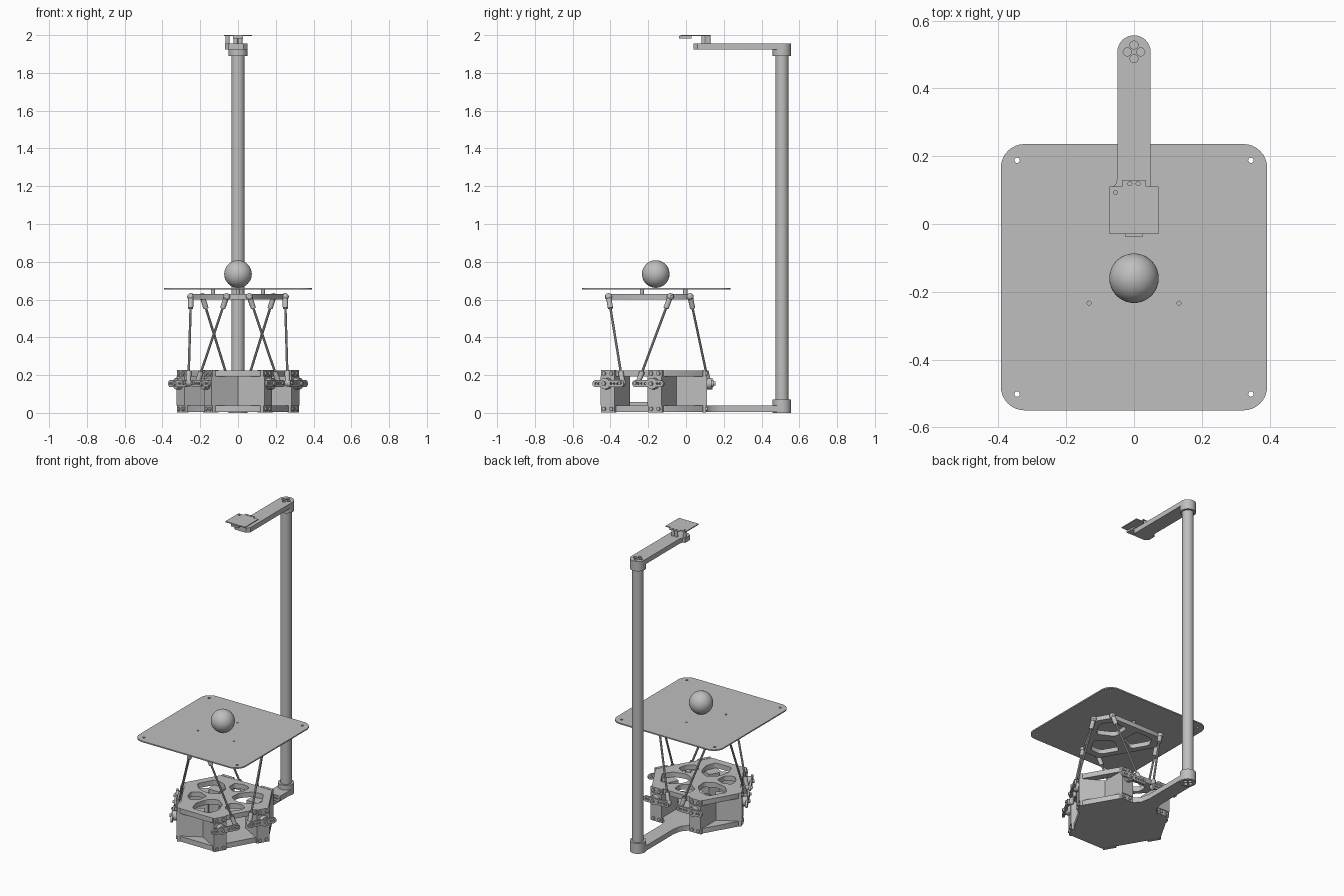
import bpy, bmesh
from math import sin, cos, pi, radians
from mathutils import Matrix, Vector

cube = bpy.data.objects.get("Cube")
if cube:
    bpy.data.objects.remove(cube)

grey = bpy.data.materials.new("plain_grey")
grey.use_nodes = True
tone = (0.52, 0.52, 0.52, 1)
grey.diffuse_color = tone
grey.node_tree.nodes["Principled BSDF"].inputs["Base Color"].default_value = tone

CENTRE = Matrix.Translation((0, -0.157, 0))
made = []


def add(name, mesh):
    ob = bpy.data.objects.new(name, mesh)
    bpy.context.scene.collection.objects.link(ob)
    mesh.materials.clear()
    mesh.materials.append(grey)
    made.append(ob)
    return ob


def from_bmesh(name, bm):
    mesh = bpy.data.meshes.new(name)
    bm.to_mesh(mesh)
    bm.free()
    return add(name, mesh)


def box(name, lo, hi, frame=Matrix()):
    lo, hi = Vector(lo), Vector(hi)
    bm = bmesh.new()
    size = Matrix.Diagonal((*(hi - lo), 1))
    bmesh.ops.create_cube(bm, size=1, matrix=frame @ Matrix.Translation((lo + hi) / 2) @ size)
    return from_bmesh(name, bm)


def rod(name, a, b, r, sides=24):
    a, b = Vector(a), Vector(b)
    turn = (b - a).to_track_quat('Z', 'Y').to_matrix().to_4x4()
    bm = bmesh.new()
    bmesh.ops.create_cone(bm, cap_ends=True, segments=sides, radius1=r, radius2=r,
                          depth=(b - a).length, matrix=Matrix.Translation((a + b) / 2) @ turn)
    return from_bmesh(name, bm)


def ball(name, at, r, u=16, v=10):
    bm = bmesh.new()
    bmesh.ops.create_uvsphere(bm, u_segments=u, v_segments=v, radius=r, matrix=Matrix.Translation(at))
    return from_bmesh(name, bm)


def ring(x, y, r, n=20):
    return [(x + r * cos(2 * pi * i / n), y + r * sin(2 * pi * i / n)) for i in range(n)]


def rounded(points, r, steps=5):
    """Replace each corner with a short curve of about radius r."""
    out = []
    for i, p in enumerate(points):
        p = Vector(p)
        a, b = Vector(points[i - 1]) - p, Vector(points[(i + 1) % len(points)]) - p
        a = p + a.normalized() * min(r, a.length / 2)
        b = p + b.normalized() * min(r, b.length / 2)
        for k in range(steps + 1):
            t = k / steps
            w = (1 - t) * (1 - t) + t * t + 1.414 * t * (1 - t)
            out.append((a * (1 - t) ** 2 + p * 1.414 * t * (1 - t) + b * t * t) / w)
    return out


def spin(points, angle):
    turn = Matrix.Rotation(radians(angle), 2)
    return [turn @ Vector(p) for p in points]


def plate(name, loops, z0, z1, frame=Matrix()):
    """Flat sheet: the first loop is the outline, the others are holes."""
    curve = bpy.data.curves.new(name, 'CURVE')
    curve.dimensions, curve.fill_mode = '2D', 'BOTH'
    curve.extrude = (z1 - z0) / 2
    for loop in loops:
        s = curve.splines.new('POLY')
        s.points.add(len(loop) - 1)
        for pt, co in zip(s.points, loop):
            pt.co = (co[0], co[1], 0, 1)
        s.use_cyclic_u = True
    temp = bpy.data.objects.new(name, curve)
    bm = bmesh.new()
    bm.from_mesh(bpy.data.meshes.new_from_object(temp))
    bpy.data.objects.remove(temp)
    bmesh.ops.remove_doubles(bm, verts=bm.verts, dist=1e-5)
    bmesh.ops.transform(bm, matrix=frame @ Matrix.Translation((0, 0, (z0 + z1) / 2)), verts=bm.verts)
    bmesh.ops.recalc_face_normals(bm, faces=bm.faces)
    return from_bmesh(name, bm)


def hexagon(d, half, first):
    """Six-sided outline from three edges at distance d from the middle."""
    return [p for k in range(3) for p in spin([(d, -half), (d, half)], first + 120 * k)]


# Base plates
base = rounded(hexagon(0.25, 0.187, 90), 0.012, 2)
big = rounded([(0.05, 0), (0.09, 0.06), (0.17, 0.085), (0.24, 0.06),
               (0.24, -0.06), (0.17, -0.085), (0.09, -0.06)], 0.015, 3)
small = rounded([(0.1, 0), (0.14, 0.055), (0.2, 0.055), (0.215, 0), (0.2, -0.055), (0.14, -0.055)], 0.012, 3)
plate("base_bottom", [base], 0.005, 0.039, CENTRE)
plate("base_top", [base] + [spin(big, a) for a in (30, 150, 270)]
      + [spin(small, a) for a in (90, 210, 330)], 0.192, 0.225, CENTRE)
box("base_electronics", (-0.06, -0.3, 0.039), (0.06, -0.2, 0.058))

# Upper platform and square tray
upper = rounded(hexagon(0.25, 0.06, 30), 0.012, 2)
window = rounded([(0.035, 0), (0.1, 0.1), (0.205, 0.04), (0.205, -0.04), (0.1, -0.1)], 0.02, 4)
plate("upper_platform", [upper] + [spin(window, a) for a in (30, 150, 270)], 0.6, 0.63, CENTRE)
w = 0.393
tray_holes = [ring(x, y, 0.008, 12) for x in (-0.345, 0.345) for y in (-0.345, 0.345)]
tray_holes += [spin(ring(0.153, 0, 0.006, 12), a)[::1] for a in (90, 210, 330)]
plate("tray", [rounded([(-w, -w), (w, -w), (w, w), (-w, w)], 0.07, 8)] + tray_holes, 0.654, 0.662, CENTRE)
for a in (90, 210, 330):
    x, y = spin([(0.153, 0)], a)[0]
    rod("tray_standoff", (x, y - 0.157, 0.628), (x, y - 0.157, 0.654), 0.011, 12)
ball("ball", (0, -0.16, 0.735), 0.073, 48, 24)

# Servo pairs, horns and push rods on three sides
horn = [(-0.055 + 0.018 * cos(t), 0.018 * sin(t)) for t in [pi / 2 + pi * i / 8 for i in range(9)]]
horn += [(0.1 + 0.018 * cos(t), 0.018 * sin(t)) for t in [-pi / 2 + pi * i / 8 for i in range(9)]]
horn_holes = [ring(x, 0, 0.006, 10) for x in (-0.052, -0.035, 0.04, 0.06, 0.08)]
for normal in (90, 210, 330):
    # local x runs along the side, y is up, z points outward
    n = Vector((cos(radians(normal)), sin(radians(normal)), 0))
    t = Vector((-n.y, n.x, 0))
    side = CENTRE @ Matrix((t, (0, 0, 1), n)).transposed().to_4x4()
    for s in (-1, 1):
        x = 0.144 * s
        box("servo_body", (x - 0.042, 0.039, 0.1), (x + 0.042, 0.192, 0.268), side)
        for z0, z1 in ((0.003, 0.039), (0.19, 0.227)):
            box("servo_flange", (x - 0.042, z0, 0.245), (x + 0.042, z1, 0.264), side)
            for dx in (-0.022, 0.022):
                mid = (z0 + z1) / 2
                rod("flange_screw", side @ Vector((x + dx, mid, 0.26)),
                    side @ Vector((x + dx, mid, 0.272)), 0.011, 12)
        rod("servo_shaft", side @ Vector((x, 0.155, 0.26)), side @ Vector((x, 0.155, 0.298)), 0.03)
        rod("horn_screw", side @ Vector((x, 0.155, 0.29)), side @ Vector((x, 0.155, 0.313)), 0.011, 12)
        loops = [[(x - s * px, 0.155 + py) for px, py in loop] for loop in [horn] + horn_holes]
        plate("servo_horn", loops, 0.289, 0.302, side)

        # push rod from horn tip to the nearest platform corner
        low = side @ Vector((0.047 * s, 0.158, 0.276))
        c = radians(normal + 60 * s - 13.5 * s)
        high = CENTRE @ Vector((0.26 * cos(c), 0.26 * sin(c), 0.615))
        along = (high - low).normalized()
        rod("push_rod", low, high, 0.0065, 10)
        for end, step in ((low, along), (high, -along)):
            ball("rod_joint", end, 0.019)
            rod("rod_socket", end + step * 0.012, end + step * 0.065, 0.014, 12)
        rod("lower_joint_pin", low, low + n * 0.035, 0.009, 12)
        e = radians(normal + 60 * s)
        out = Vector((cos(e), sin(e), 0))
        rod("upper_joint_pin", high - out * 0.03, high + out * 0.018, 0.009, 12)

# Pole with lower and upper arms
PY, R = 0.508, 0.049
cap = [(R * cos(pi * i / 16), PY + R * sin(pi * i / 16)) for i in range(17)]
screws = [ring(0.02 * cos(a), PY + 0.02 * sin(a), 0.012, 14) for a in (0, pi / 2, pi, 3 * pi / 2)]
flare = [(-R, 0.2), (-0.06, 0.145), (-0.09, 0.11), (-0.13, 0.09)]
plate("lower_arm", [cap + flare + [(-px, py) for px, py in flare[::-1]]] + screws, 0.005, 0.039)
plate("lower_socket", [ring(0, PY, R, 32)] + screws, 0, 0.04)
rod("lower_collar", (0, PY, 0.039), (0, PY, 0.07), R, 32)
rod("pole", (0, PY, 0.04), (0, PY, 1.93), 0.035, 32)
tip = [(-R, 0.135), (-0.055, 0.115), (-0.07, 0.108), (-0.07, 0.06), (-0.05, 0.04), (0.03, 0.04), (R, 0.06)]
plate("upper_arm", [cap + tip] + screws, 1.924, 1.956)
rod("upper_collar", (0, PY, 1.89), (0, PY, 1.93), R, 32)

# Camera board on standoffs
board = [(-0.073, -0.03), (0.073, -0.03), (0.073, 0.11), (0.035, 0.11), (0.035, 0.13), (-0.035, 0.13),
         (-0.035, 0.11), (-0.073, 0.11)]
posts = [(-0.055, 0.093), (-0.012, 0.119), (0.012, 0.119)]
plate("camera_board", [board] + [ring(x, y, 0.006, 12) for x, y in posts], 1.994, 2.0)
box("camera_lens_block", (-0.027, -0.037, 1.982), (0.027, 0.03, 1.995))
for x, y in posts:
    rod("camera_standoff", (x, y, 1.95), (x, y, 1.994), 0.011, 14)

# Smooth the round parts and keep the edges sharp
bpy.ops.object.select_all(action='DESELECT')
for ob in made:
    ob.select_set(True)
bpy.context.view_layer.objects.active = made[0]
bpy.ops.object.shade_smooth_by_angle(angle=radians(35))
